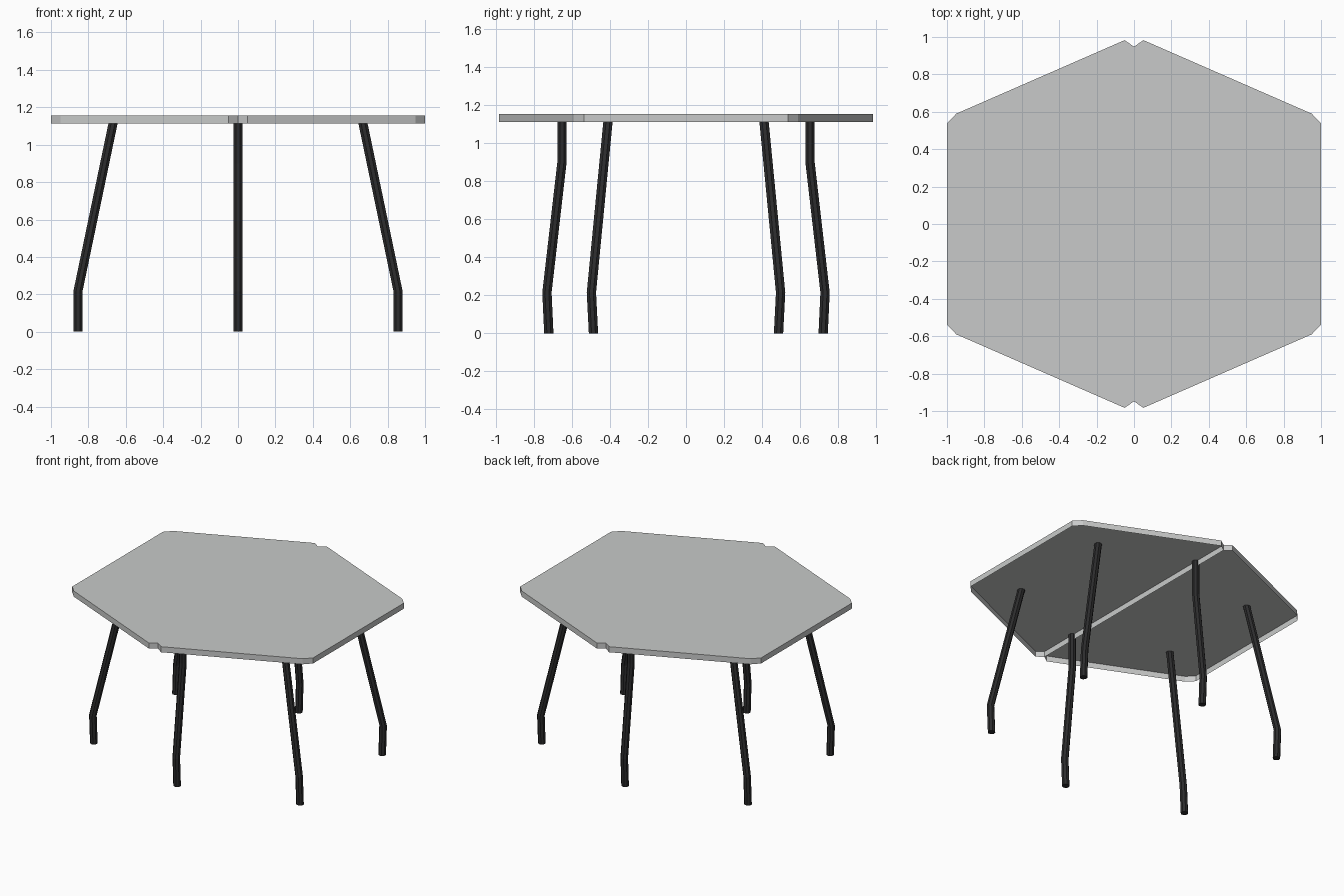
import bpy, bmesh, math

if "Cube" in bpy.data.objects:
    bpy.data.objects.remove(bpy.data.objects["Cube"])


def material(name, rgb):
    m = bpy.data.materials.new(name)
    m.diffuse_color = (*rgb, 1)
    m.use_nodes = True
    m.node_tree.nodes["Principled BSDF"].inputs["Base Color"].default_value = m.diffuse_color
    return m


GREY = material("light grey", (0.58, 0.59, 0.585))
BLACK = material("charcoal", (0.025, 0.025, 0.026))
TOP_Z, RIM_Z = 1.155, 1.113


def add_object(name, bm, mat):
    me = bpy.data.meshes.new(name)
    bm.to_mesh(me)
    bm.free()
    me.materials.append(mat)
    ob = bpy.data.objects.new(name, me)
    bpy.context.collection.objects.link(ob)
    return ob


def half_top(name, side):
    """Trapezoid tray, open underneath, with clipped corners."""
    half = [(0, 0.948), (0.05, 0.983), (0.95, 0.59), (1, 0.538)]
    outline = half + [(x, -y) for x, y in reversed(half)]
    bm = bmesh.new()
    upper = [bm.verts.new((side * x, y, TOP_Z)) for x, y in outline]
    lower = [bm.verts.new((side * x, y, RIM_Z)) for x, y in outline]
    # wound so that normals point outward on the right half
    faces = [bm.faces.new(upper[::-1])]
    n = len(outline)
    for i in range(n):
        j = (i + 1) % n
        faces.append(bm.faces.new((upper[i], upper[j], lower[j], lower[i])))
    if side < 0:
        bmesh.ops.reverse_faces(bm, faces=faces)
    return add_object(name, bm, GREY)


def leg(name, path, sides=8, r=0.0265):
    """Bent tube through horizontal rings along the path."""
    bm = bmesh.new()
    rings = []
    for x, y, z in path:
        ring = []
        for k in range(sides):
            a = 2 * math.pi * (k + 0.5) / sides
            ring.append(bm.verts.new((x + r * math.cos(a), y + r * math.sin(a), z)))
        rings.append(ring)
    for a, b in zip(rings, rings[1:]):
        for k in range(sides):
            j = (k + 1) % sides
            bm.faces.new((a[k], a[j], b[j], b[k]))
    bm.faces.new(rings[0][::-1])
    bm.faces.new(rings[-1])
    return add_object(name, bm, BLACK)


# Table top in two halves meeting at x = 0
half_top("right_table_top", 1)
half_top("left_table_top", -1)

# Legs: one at each end of the seam, two under each half
middle_path = [(0, 0.722, 0), (0, 0.732, 0.215), (0, 0.653, 0.9), (0, 0.653, 1.153)]
corner_path = [(0.856, 0.487, 0), (0.856, 0.498, 0.215), (0.66, 0.407, 1.153)]
for sy, end in ((-1, "front"), (1, "back")):
    leg(f"{end}_middle_leg", [(x, sy * y, z) for x, y, z in middle_path])
    for sx, side in ((-1, "left"), (1, "right")):
        leg(f"{end}_{side}_leg", [(sx * x, sy * y, z) for x, y, z in corner_path])
